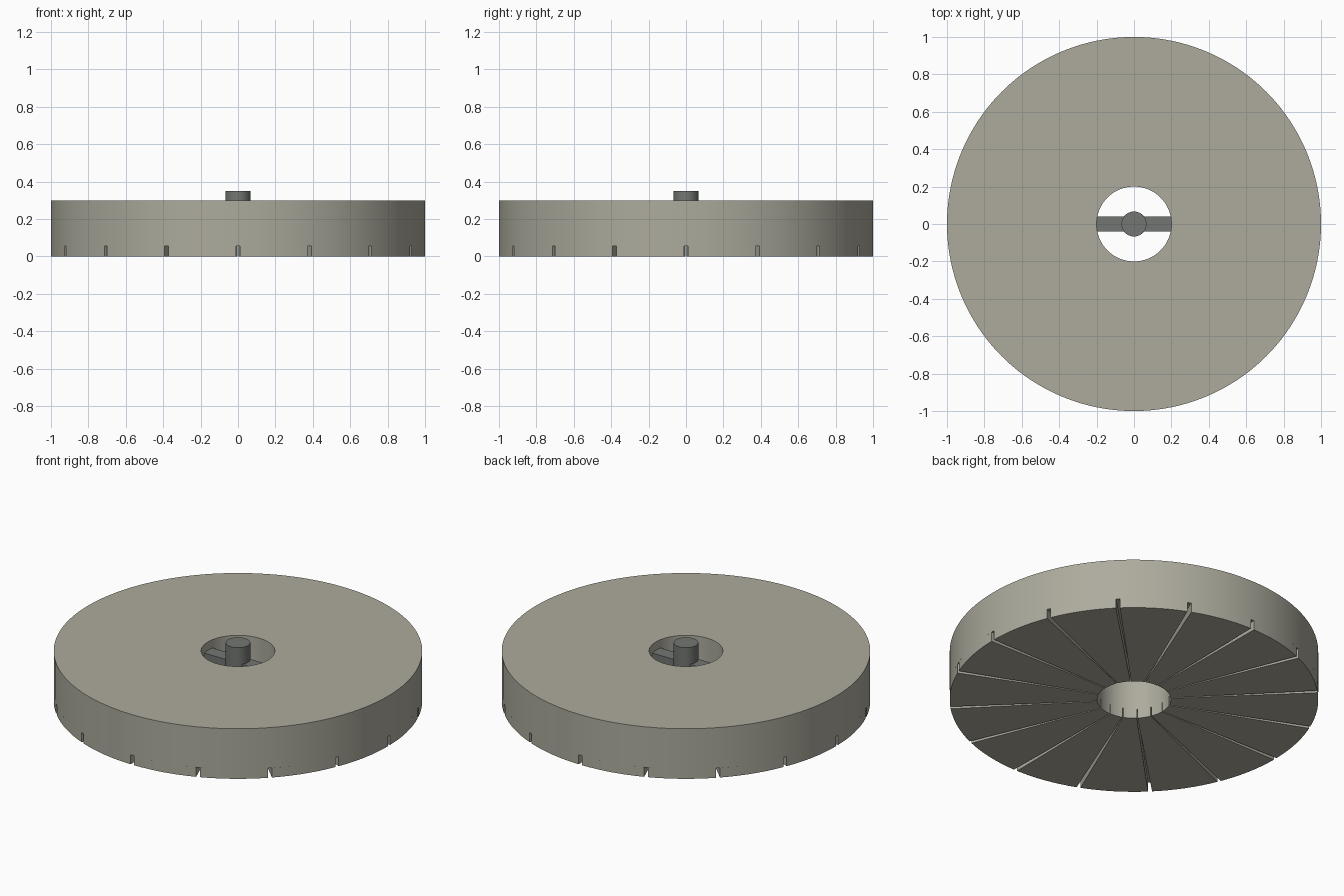
import bpy, bmesh, math

if "Cube" in bpy.data.objects:
    bpy.data.objects.remove(bpy.data.objects["Cube"])

R, HOLE = 1.0, 0.2
LAND_H, TOP = 0.057, 0.3
COUNT, GAP = 16, 0.022


def finish(bm, name):
    bmesh.ops.recalc_face_normals(bm, faces=bm.faces)
    mesh = bpy.data.meshes.new(name)
    bm.to_mesh(mesh)
    bm.free()
    ob = bpy.data.objects.new(name, mesh)
    bpy.context.collection.objects.link(ob)
    bpy.ops.object.select_all(action='DESELECT')
    ob.select_set(True)
    bpy.context.view_layer.objects.active = ob
    bpy.ops.object.shade_smooth_by_angle(angle=math.radians(30))
    return ob


def arc_block(bm, a0, a1, steps, z0, z1, closed=False):
    """Ring, or ring sector, of the stone between two heights."""
    rows = []
    for i in range(steps if closed else steps + 1):
        a = a0 + (a1 - a0) * i / steps
        c, s = math.cos(a), math.sin(a)
        rows.append([bm.verts.new((r * c, r * s, z)) for r, z in
                     ((HOLE, z0), (R, z0), (R, z1), (HOLE, z1))])
    for i in range(steps):
        p, q = rows[i], rows[(i + 1) % len(rows)]
        for k in range(4):
            n = (k + 1) % 4
            bm.faces.new((p[k], q[k], q[n], p[n]))
    if not closed:
        bm.faces.new(rows[0])
        bm.faces.new(rows[-1][::-1])


# Main stone with the central eye
bm = bmesh.new()
arc_block(bm, 0, math.tau, 128, LAND_H, TOP, True)
finish(bm, "stone_body")

# Grinding lands: wedges separated by radial furrows
bm = bmesh.new()
step = math.tau / COUNT
for i in range(COUNT):
    arc_block(bm, i * step + GAP / 2, (i + 1) * step - GAP / 2, 8, 0, LAND_H)
finish(bm, "grinding_lands")

# Bar across the eye
bm = bmesh.new()
bmesh.ops.create_cube(bm, size=1)
bmesh.ops.scale(bm, vec=(0.42, 0.08, 0.07), verts=bm.verts)
bmesh.ops.translate(bm, vec=(0, 0, 0.215), verts=bm.verts)
bar = finish(bm, "cross_bar")

# Spindle pin
bm = bmesh.new()
bmesh.ops.create_cone(bm, cap_ends=True, segments=32, radius1=0.067,
                      radius2=0.067, depth=0.18)
bmesh.ops.translate(bm, vec=(0, 0, 0.26), verts=bm.verts)
pin = finish(bm, "spindle_pin")

# Colours
for name, col, obs in (
        ("stone", (0.42, 0.41, 0.34, 1),
         [bpy.data.objects["stone_body"], bpy.data.objects["grinding_lands"]]),
        ("iron", (0.17, 0.18, 0.17, 1), [bar, pin])):
    mat = bpy.data.materials.new(name)
    mat.diffuse_color = col
    mat.use_nodes = True
    mat.node_tree.nodes["Principled BSDF"].inputs["Base Color"].default_value = mat.diffuse_color
    for ob in obs:
        ob.data.materials.append(mat)
